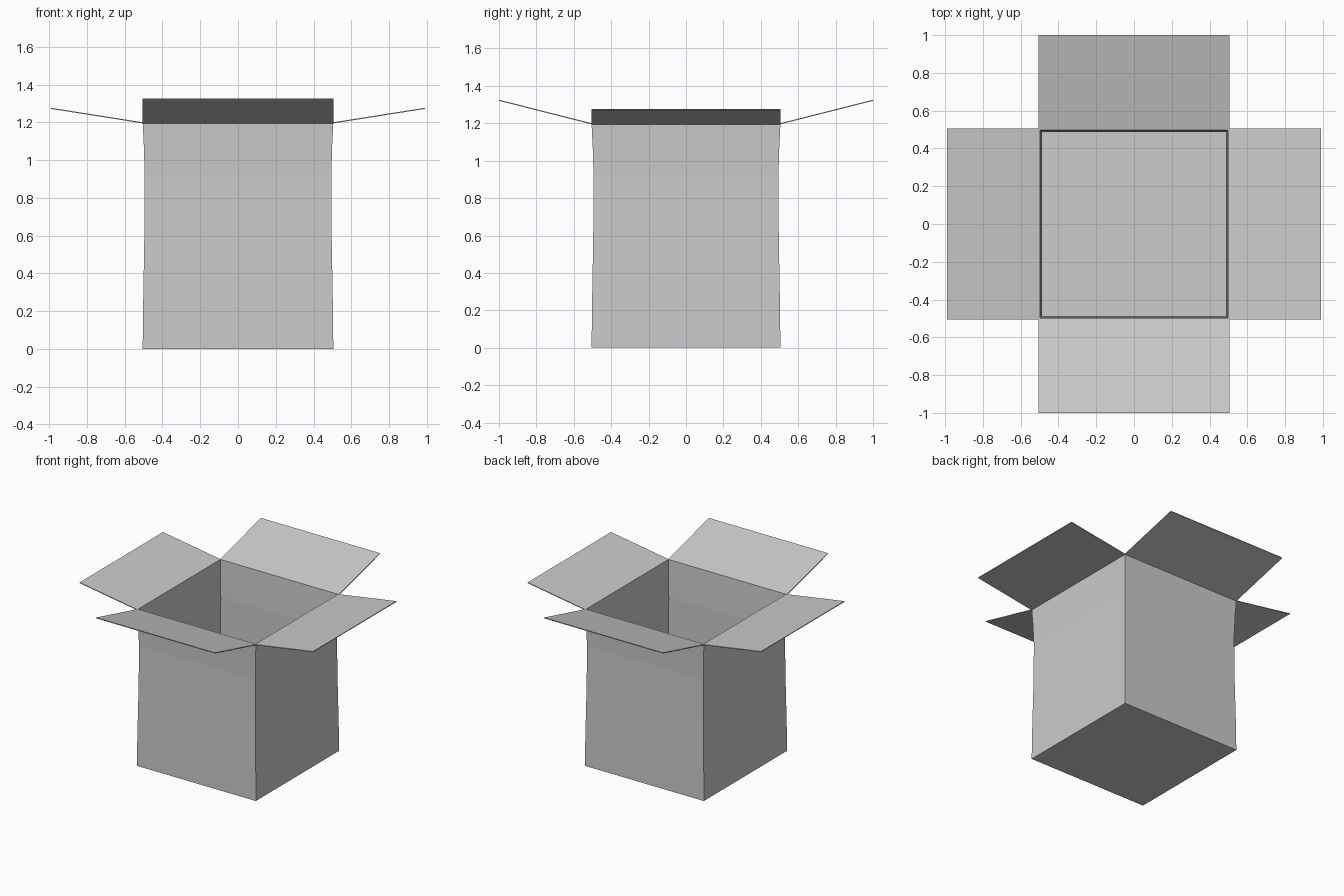
import bpy, bmesh
from math import pi
from mathutils import Matrix

if "Cube" in bpy.data.objects:
    bpy.data.objects.remove(bpy.data.objects["Cube"])

THICK = 0.006


def make_object(name, bm):
    bmesh.ops.recalc_face_normals(bm, faces=bm.faces)
    mesh = bpy.data.meshes.new(name)
    bm.to_mesh(mesh)
    bm.free()
    obj = bpy.data.objects.new(name, mesh)
    bpy.context.collection.objects.link(obj)
    return obj


def square_ring(bm, half, z):
    return [bm.verts.new((sx * half, sy * half, z))
            for sx, sy in ((-1, -1), (1, -1), (1, 1), (-1, 1))]


# Carton body: one closed floor and four walls that pinch in slightly
profile = [(0.505, 0), (0.502, 0.25), (0.496, 0.6), (0.494, 0.92), (0.499, 1.08), (0.505, 1.2)]
bm = bmesh.new()
rings = [square_ring(bm, half, z) for half, z in profile]
bm.faces.new(reversed(rings[0]))
for low, high in zip(rings, rings[1:]):
    for i in range(4):
        j = (i + 1) % 4
        bm.faces.new((low[i], low[j], high[j], high[i]))
# Outward normals: the open shell is wound outward, cardboard grows inward
body = make_object("carton_body", bm)
card = body.modifiers.new("cardboard", "SOLIDIFY")
card.thickness = THICK
card.offset = -1
card.use_even_offset = True


# Open lid flaps: thin panels hinged on the rim, tilted upwards
def flap(name, turn, reach, rise):
    bm = bmesh.new()
    section = [(0.503, 1.2), (reach, rise), (reach, rise - THICK), (0.503, 1.2 - THICK)]
    ends = [[bm.verts.new((x, side, z)) for x, z in section] for side in (-0.505, 0.505)]
    bm.faces.new(ends[0])
    bm.faces.new(reversed(ends[1]))
    for i in range(4):
        j = (i + 1) % 4
        bm.faces.new((ends[0][i], ends[1][i], ends[1][j], ends[0][j]))
    bmesh.ops.rotate(bm, verts=bm.verts, cent=(0, 0, 0), matrix=Matrix.Rotation(turn * pi / 2, 3, "Z"))
    make_object(name, bm)


flap("right_flap", 0, 0.99, 1.277)
flap("back_flap", 1, 1.0, 1.326)
flap("left_flap", 2, 0.99, 1.277)
flap("front_flap", 3, 1.0, 1.326)
